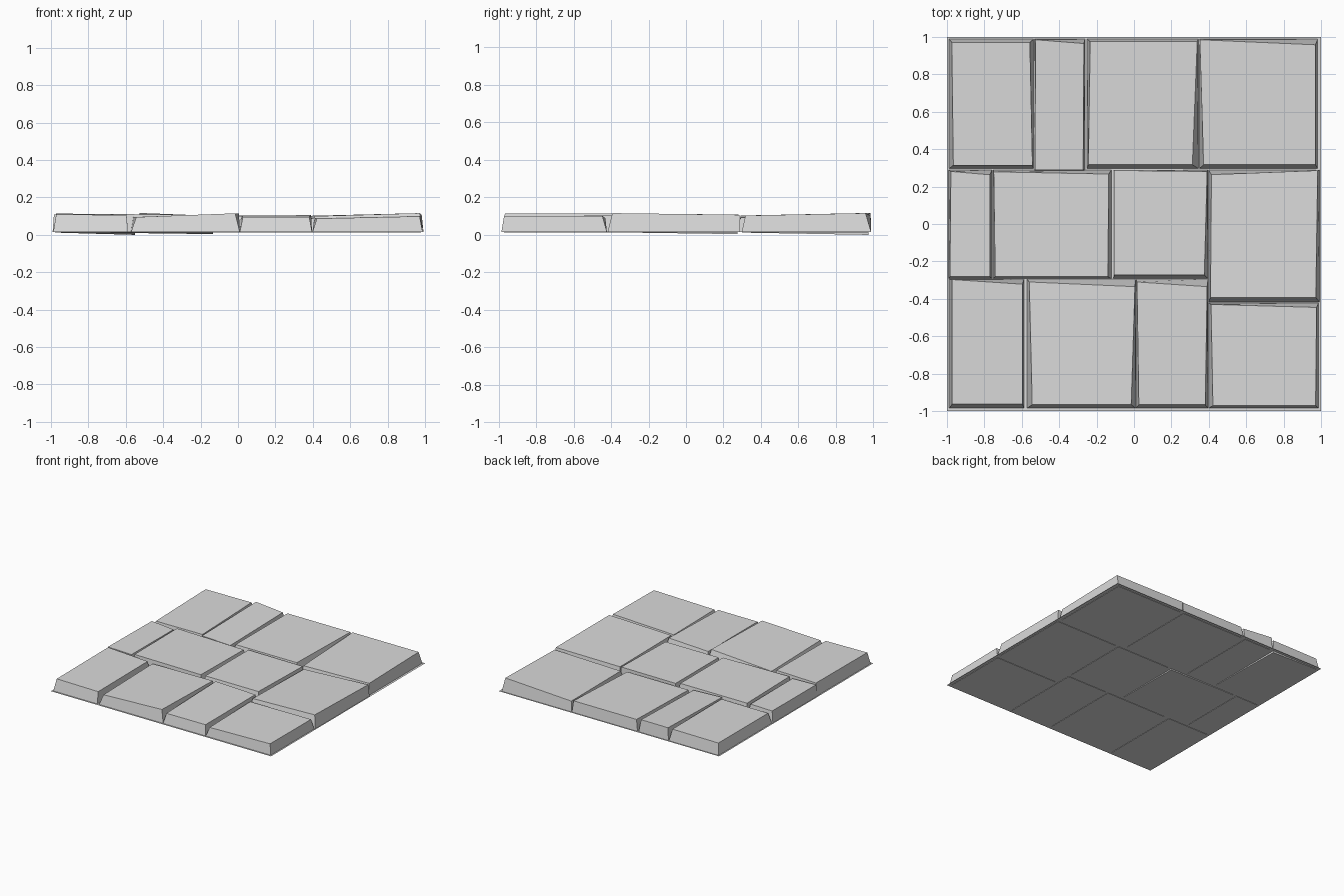
import bpy

cube = bpy.data.objects.get("Cube")
if cube:
    bpy.data.objects.remove(cube, do_unlink=True)

MM = 0.001            # layout values are in thousandths of a unit
BED = 15              # height of the thin sheet the slabs are set in
INSET = 13            # inset of the slab feet below the bed

stone = bpy.data.materials.new("grey stone")
stone.use_nodes = True
stone.diffuse_color = (0.7, 0.7, 0.7, 1)
stone.node_tree.nodes["Principled BSDF"].inputs["Base Color"].default_value = stone.diffuse_color


def add_mesh(name, verts, faces):
    mesh = bpy.data.meshes.new(name)
    mesh.from_pydata([(x * MM, y * MM, z * MM) for x, y, z in verts], [], faces)
    mesh.materials.append(stone)
    obj = bpy.data.objects.new(name, mesh)
    bpy.context.collection.objects.link(obj)


def rectangle(x0, x1, y0, y1, z):
    return [(x0, y0, z), (x1, y0, z), (x1, y1, z), (x0, y1, z)]


def side_faces(start):
    """Four outward quads between the ring at start and the ring after it."""
    return [(start + i, start + (i + 1) % 4, start + (i + 1) % 4 + 4, start + i + 4)
            for i in range(4)]


def add_slab(name, front, back, dip, span, inset, skew, height):
    """Tapered, slightly tilted stone slab on a narrower foot.
    dip: extra depth of the foot's back-right corner.
    inset: left, right, front, back.  skew: back-right drop, front pinch left and right.
    height: front-left height, rise to the right, rise to the back."""
    x_left, x_right = span
    left, right, near, far = inset
    drop, pinch_left, pinch_right = skew
    level, rise_x, rise_y = height

    # Foot, poking just below the bed
    foot = (x_left + INSET, x_right - INSET, front + INSET, back - INSET)
    verts = rectangle(*foot, BED - 3)
    x, y, z = verts[2]
    verts[2] = (x, y, z - dip)
    verts += rectangle(*foot, BED)

    # Body, standing on the bed
    verts += rectangle(x_left, x_right, front, back, BED)
    verts += [(x_left + left + pinch_left, front + near, level),
              (x_right - right - pinch_right, front + near, level + rise_x),
              (x_right - right, back - far - drop, level + rise_x + rise_y),
              (x_left + left, back - far, level + rise_y)]
    add_mesh(name, verts, [(3, 2, 1, 0), (12, 13, 14, 15)] + side_faces(0) + side_faces(8))


# Thin bed sheet under all slabs
add_mesh("bed", rectangle(-1000, 1000, -1000, 1000, BED), [(0, 1, 2, 3)])

# Back row: span, inset, skew, height
back_row = [
    ((-988, -537), (14, 20, 17, 17), (0, 8, -14), (98, 3, 8)),
    ((-532, -262), (6, 6, 5, 3), (20, -4, 4), (103, -10, 14)),
    ((-251, 344), (17, 6, 20, 12), (0, -10, 26), (97, 0, 7)),
    ((350, 982), (2, 12, 20, 3), (27, 20, 0), (88, 15, 13)),
]
# Middle row
middle_row = [
    ((-991, -760), (12, 10, 10, 8), (18, -5, 0), (109, -6, -2)),
    ((-753, -121), (3, 14, 10, 10), (12, 8, 5), (112, -6, -3)),
    ((-110, 396), (4, 5, 20, 3), (5, 0, 15), (102, 0, 0)),
    ((398, 992), (16, 10, 25, 25), (-22, -5, 10), (100, 16, -9)),
]
# Front row
front_row = [
    ((-988, -588), (16, 8, 22, 2), (25, 0, 0), (110, -5, 4)),
    ((-572, 10), (12, 5, 19, 15), (25, 16, 20), (95, 20, 0)),
    ((10, 396), (6, 5, 19, 15), (25, 10, 10), (95, 1, 9)),
    ((398, 987), (14, 11, 14, 8), (16, 10, 5), (87, 12, 2)),
]

names = ("left_end", "left", "right", "right_end")
rows = {"back": (297, 988, back_row),
        "middle": (-292, 289, middle_row),
        "front": (-985, -295, front_row)}
# The right-hand slabs of two rows meet further forward
longer_front = {"middle_right_end": -418, "back_left": 285}
shorter_back = {"front_right_end": -422}
foot_dip = {"back_left_end": 12, "middle_left": 8}

for row, (front, back, slabs) in rows.items():
    for place, slab in zip(names, slabs):
        key = row + "_" + place
        add_slab(key + "_slab", longer_front.get(key, front), shorter_back.get(key, back),
                 foot_dip.get(key, 0), *slab)
